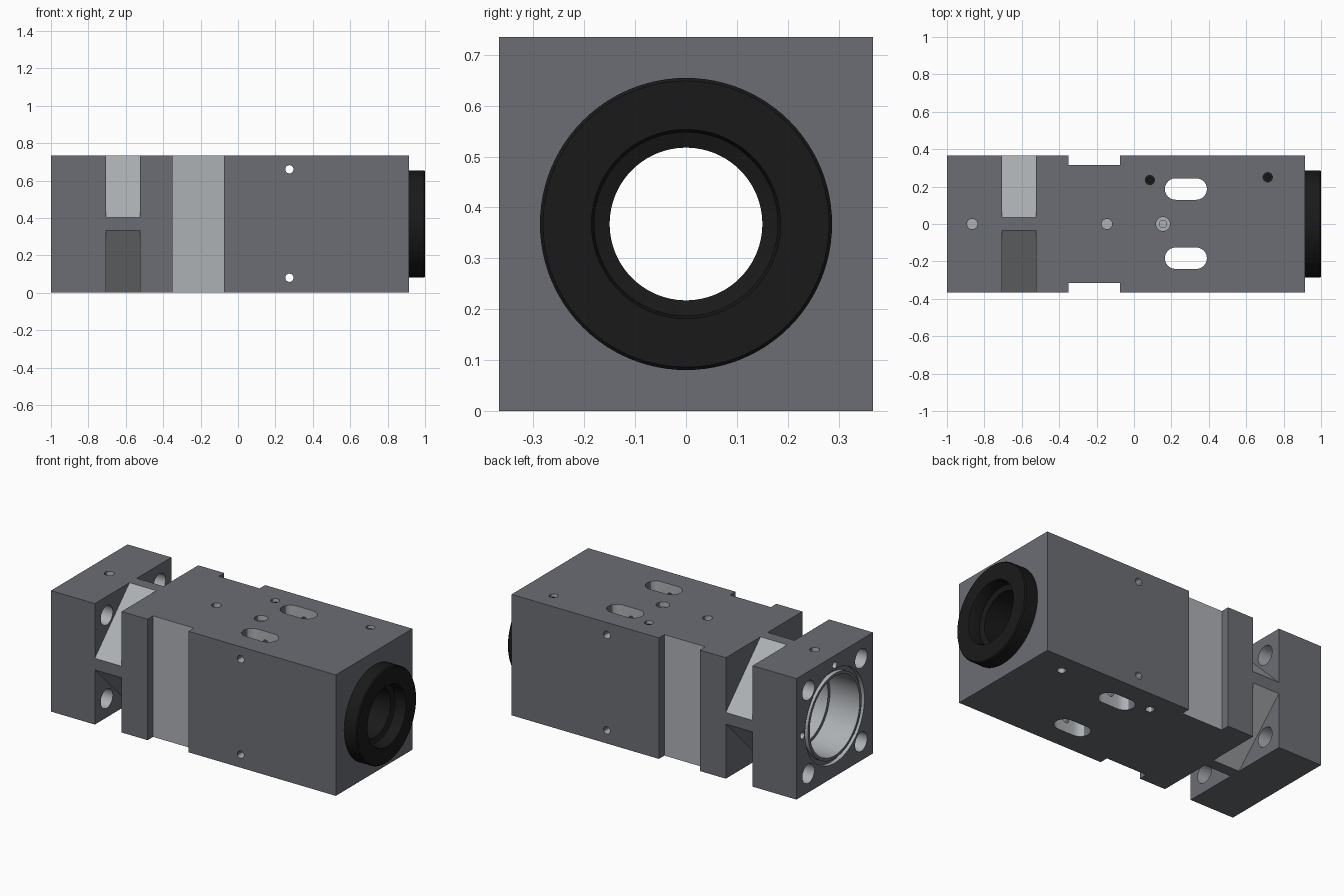
import bpy, bmesh
from math import pi, cos, sin, radians
from mathutils import Matrix, Vector

if "Cube" in bpy.data.objects:
    bpy.data.objects.remove(bpy.data.objects["Cube"])

CZ = 0.3675          # height of the bore axis
HALF = 0.3675        # half of the square section


def finish(name, bm):
    bmesh.ops.remove_doubles(bm, verts=bm.verts, dist=1e-6)
    bmesh.ops.recalc_face_normals(bm, faces=bm.faces)
    me = bpy.data.meshes.new(name)
    bm.to_mesh(me)
    bm.free()
    ob = bpy.data.objects.new(name, me)
    bpy.context.collection.objects.link(ob)
    return ob


def prism(name, pts, axis, lo, hi):
    """Extrude a 2D outline along z (points x, y) or along x (points y, z)."""
    bm = bmesh.new()
    place = (lambda p: (p[0], p[1], lo)) if axis == 'z' else (lambda p: (lo, p[0], p[1]))
    face = bm.faces.new([bm.verts.new(place(p)) for p in pts])
    new = bmesh.ops.extrude_face_region(bm, geom=[face])['geom']
    step = Vector((0, 0, hi - lo)) if axis == 'z' else Vector((hi - lo, 0, 0))
    bmesh.ops.translate(bm, vec=step, verts=[v for v in new if isinstance(v, bmesh.types.BMVert)])
    return finish(name, bm)


def cylinder(name, axis, centre, r, length, seg=32):
    rot = {'x': Matrix.Rotation(pi / 2, 4, 'Y'),
           'y': Matrix.Rotation(pi / 2, 4, 'X'),
           'z': Matrix.Identity(4)}[axis]
    bm = bmesh.new()
    bmesh.ops.create_cone(bm, cap_ends=True, segments=seg, radius1=r, radius2=r,
                          depth=length, matrix=Matrix.Translation(centre) @ rot)
    return finish(name, bm)


def lathe(name, profile, closed, seg=96):
    """Spin (x, radius) points about the bore axis."""
    bm = bmesh.new()
    vs = [bm.verts.new((x, 0, CZ + r)) for x, r in profile]
    pairs = list(zip(vs, vs[1:])) + ([(vs[-1], vs[0])] if closed else [])
    es = [bm.edges.new(p) for p in pairs]
    bmesh.ops.spin(bm, geom=vs + es, cent=(0, 0, CZ), axis=(1, 0, 0),
                   angle=2 * pi, steps=seg)
    return finish(name, bm)


def cut(target, cutter):
    cutter.hide_render = True
    mod = target.modifiers.new("cut", 'BOOLEAN')
    mod.operation, mod.solver, mod.object = 'DIFFERENCE', 'EXACT', cutter
    bpy.context.view_layer.objects.active = target
    bpy.ops.object.modifier_apply(modifier=mod.name)
    bpy.data.objects.remove(cutter, do_unlink=True)


def material(name, rgb):
    m = bpy.data.materials.new(name)
    m.diffuse_color = (*rgb, 1)
    m.use_nodes = True
    m.node_tree.nodes["Principled BSDF"].inputs["Base Color"].default_value = m.diffuse_color
    return m


def smooth(ob):
    bpy.ops.object.select_all(action='DESELECT')
    ob.select_set(True)
    bpy.context.view_layer.objects.active = ob
    bpy.ops.object.shade_smooth_by_angle(angle=radians(30))


coating = material("dark_coating", (0.15, 0.155, 0.175))
machined = material("machined_metal", (0.42, 0.44, 0.46))
black = material("black", (0.01, 0.01, 0.01))

# Housing block with a shallow clamping recess on both sides
side = [(-1, HALF), (-0.35, HALF), (-0.35, 0.315), (-0.075, 0.315),
        (-0.075, HALF), (0.915, HALF)]
outline = side + [(x, -y) for x, y in reversed(side)]
housing = prism("housing", outline, 'z', 0, 2 * HALF)

# Diagonal corner notches and the bolt holes behind them
for sy in (-1, 1):
    for sz in (-1, 1):
        corner = [(0.035, HALF), (HALF, 0.035), (0.5, 0.035 - 0.1325),
                  (0.5, 0.5), (0.035 - 0.1325, 0.5)]
        cut(housing, prism("notch_cutter", [(sy * a, CZ + sz * b) for a, b in corner],
                           'x', -0.705, -0.525))
        cut(housing, cylinder("bolt_cutter", 'x', (-0.85, sy * 0.253, CZ + sz * 0.253),
                              0.058, 0.5))

# Stepped bore and ring groove in the flange face
cut(housing, lathe("bore_cutter", [(-1.1, 0), (-1.1, 0.24), (-0.8, 0.24), (-0.8, 0.22),
                                   (-0.52, 0.22), (-0.52, 0.25), (1.1, 0.25), (1.1, 0)], False))
cut(housing, lathe("groove_cutter", [(-1.1, 0.285), (-1.1, 0.258), (-0.975, 0.258),
                                     (-0.975, 0.285)], True))

# Small holes in the flange face
for y, z in ((0.31, CZ), (0, CZ + 0.31)):
    cut(housing, cylinder("pin_cutter", 'x', (-1, y, z), 0.02, 0.12, 20))

# Long slots through top and bottom
R = 0.0575
for y in (-0.183, 0.187):
    pts = []
    for cx, start in ((0.3325, -pi / 2), (0.2225, pi / 2)):
        pts += [(cx + R * cos(start + pi * i / 12), y + R * sin(start + pi * i / 12))
                for i in range(13)]
    cut(housing, prism("slot_cutter", pts, 'z', -0.1, 0.9))

# Cross holes through the sides
for z in (0.08, 0.66):
    cut(housing, cylinder("cross_cutter", 'y', (0.275, 0, z), 0.022, 1, 24))

# Blind holes in the top: x, radius, depth
for x, r, d in ((-0.865, 0.028, 0.09), (-0.145, 0.028, 0.09),
                (0.155, 0.038, 0.03), (0.155, 0.02, 0.09)):
    cut(housing, cylinder("top_cutter", 'z', (x, 0, 2 * HALF), r, 2 * d, 24))

# Screw holes through top and bottom, closed by black set screws at the top
for i, (x, y) in enumerate(((0.085, 0.235), (0.715, 0.25))):
    cut(housing, cylinder("screw_cutter", 'z', (x, y, CZ), 0.025, 1, 24))
    screw = cylinder(f"set_screw_{i + 1}", 'z', (x, y, 0.665), 0.025, 0.1, 24)
    cut(screw, cylinder("socket_cutter", 'z', (x, y, 0.715), 0.012, 0.06, 6))
    screw.data.materials.append(black)
    smooth(screw)

# Lighter metal on every machined face, dark coating outside
housing.data.materials.clear()
housing.data.materials.append(coating)
housing.data.materials.append(machined)
for p in housing.data.polygons:
    outside = abs(p.center.y) > 0.36 or abs(p.center.z - CZ) > 0.36
    p.material_index = 0 if outside or abs(p.normal.x) > 0.9 else 1
smooth(housing)

# Black end collar with an insert seated in the bore
collar = lathe("end_collar", [(0.75, 0.15), (0.75, 0.25), (0.915, 0.25), (0.915, 0.287),
                              (0.994, 0.287), (1.0, 0.281), (1.0, 0.186), (0.985, 0.18),
                              (0.93, 0.18), (0.92, 0.15)], True)
collar.data.materials.append(black)
smooth(collar)
